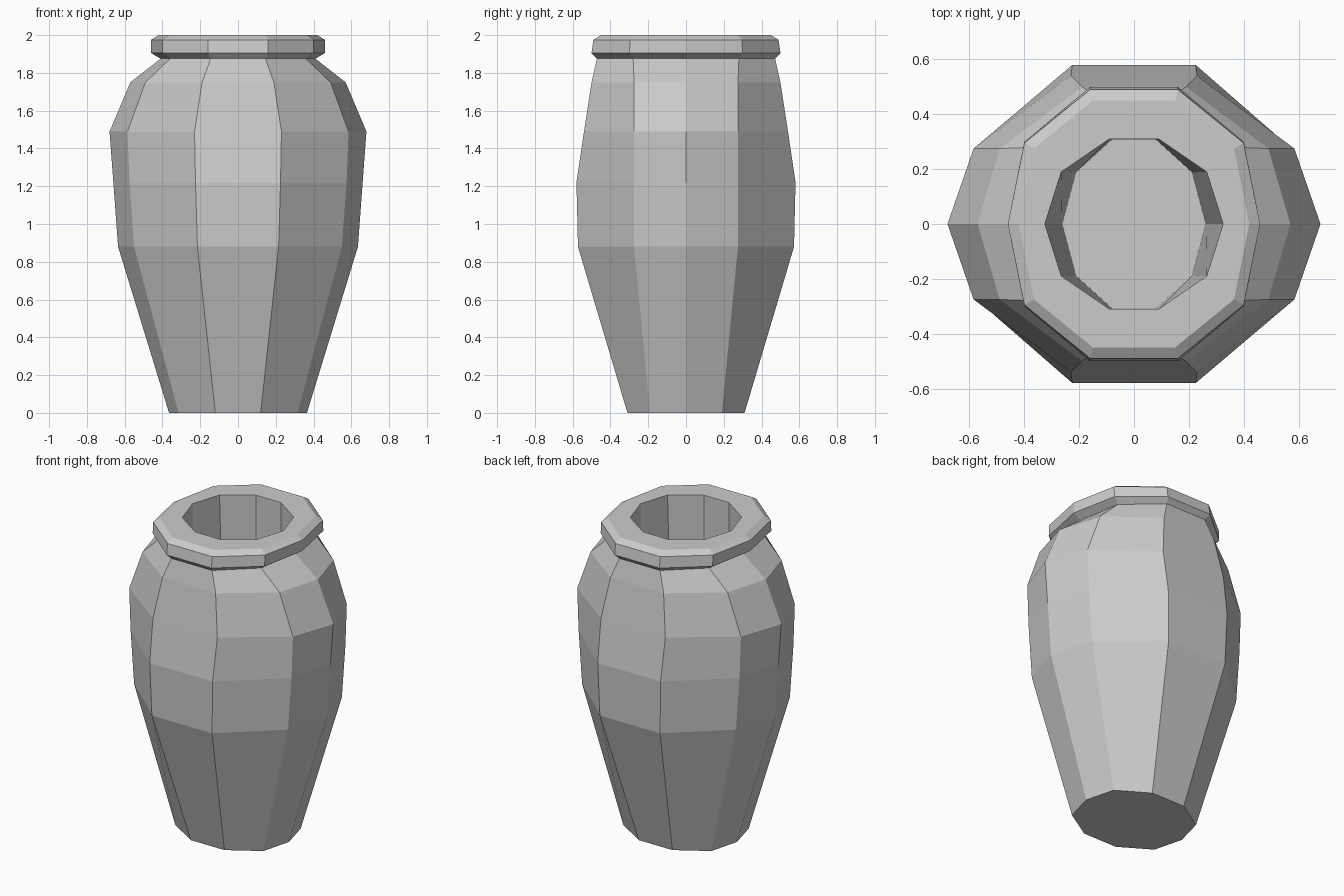
import bpy, bmesh


def ring_points(x0, x1, y1, x2, y2):
    # ten-sided outline, mirrored from one quarter
    return [(x0, 0), (x1, y1), (x2, y2), (-x2, y2), (-x1, y1),
            (-x0, 0), (-x1, -y1), (-x2, -y2), (x2, -y2), (x1, -y1)]


def loft(name, rings):
    bm = bmesh.new()
    loops = [[bm.verts.new((x, y, z)) for x, y in ring_points(*r)] for z, *r in rings]
    for a, b in zip(loops, loops[1:]):
        for i in range(10):
            j = (i + 1) % 10
            bm.faces.new((a[i], a[j], b[j], b[i]))
    bm.faces.new(loops[0][::-1])
    bm.faces.new(loops[-1])
    bmesh.ops.recalc_face_normals(bm, faces=bm.faces[:])
    mesh = bpy.data.meshes.new(name)
    bm.to_mesh(mesh)
    bm.free()
    obj = bpy.data.objects.new(name, mesh)
    bpy.context.collection.objects.link(obj)
    return obj


# z, side point x, shoulder point x y, front point x y
body = [
    (0.00, 0.365, 0.315, 0.19, 0.12, 0.31),
    (0.88, 0.635, 0.55, 0.275, 0.215, 0.572),
    (1.22, 0.66, 0.575, 0.275, 0.225, 0.58),
    (1.49, 0.68, 0.585, 0.275, 0.23, 0.54),
    (1.75, 0.57, 0.49, 0.275, 0.19, 0.50),
    (1.875, 0.41, 0.36, 0.28, 0.145, 0.472),
]
rim = [
    (1.905, 0.46, 0.40, 0.30, 0.16, 0.50),
    (1.975, 0.46, 0.40, 0.295, 0.16, 0.49),
    (2.00, 0.42, 0.365, 0.275, 0.15, 0.45),
]
# opening and inner wall down to the floor
inside = [
    (2.00, 0.325, 0.265, 0.19, 0.09, 0.31),
    (0.15, 0.262, 0.212, 0.188, 0.08, 0.308),
]
loft("vase", body + rim + inside)
